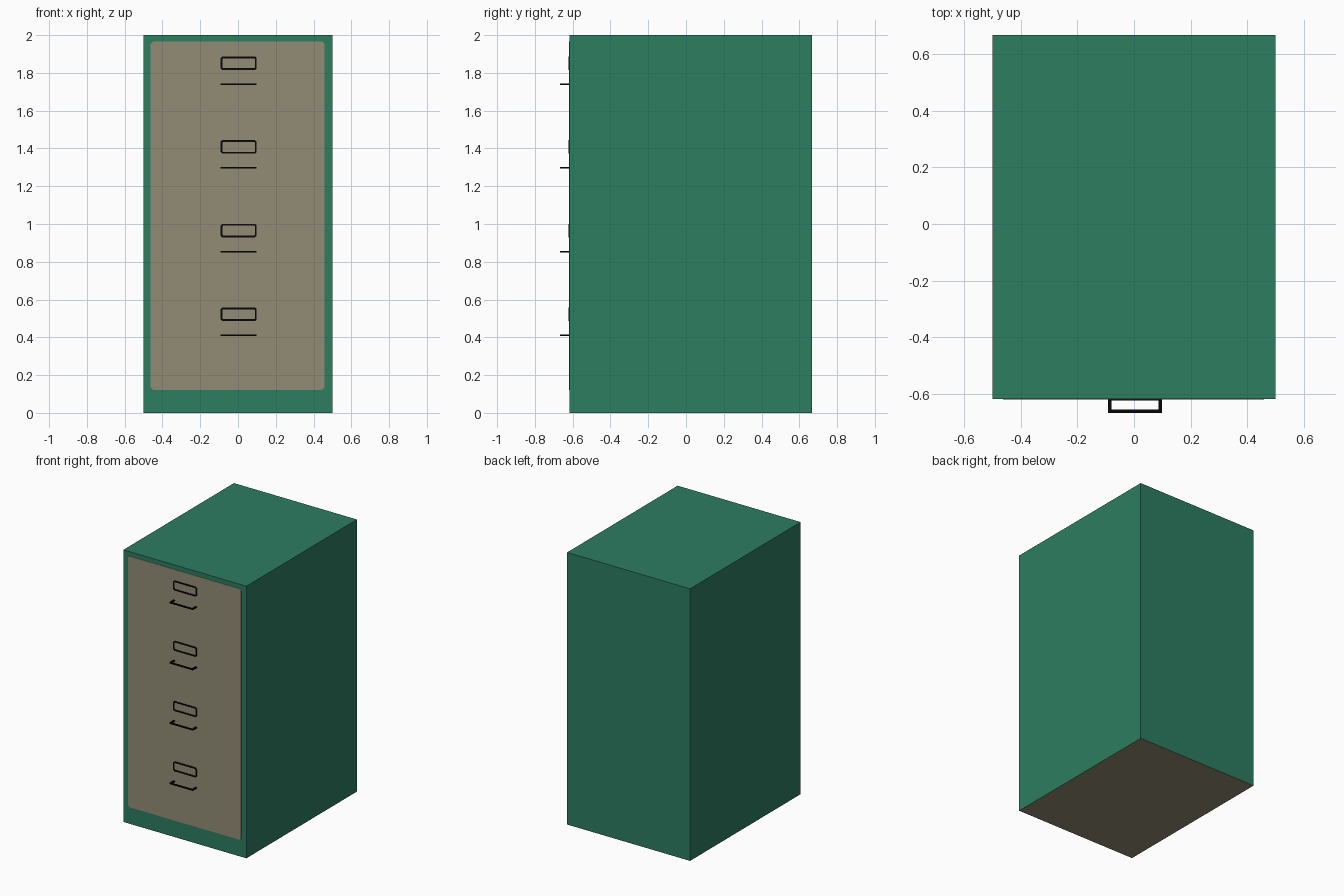
import bpy
import bmesh

cube = bpy.data.objects.get("Cube")
if cube:
    bpy.data.objects.remove(cube, do_unlink=True)

FRONT, BACK = -0.617, 0.667


def material(name, rgb):
    mat = bpy.data.materials.new(name)
    mat.use_nodes = True
    mat.diffuse_color = (*rgb, 1)
    mat.node_tree.nodes["Principled BSDF"].inputs["Base Color"].default_value = (*rgb, 1)
    return mat


green = material("green enamel", (0.026, 0.205, 0.120))
tan = material("tan paint", (0.287, 0.262, 0.181))
black = material("black metal", (0.002, 0.002, 0.002))


def finish(bm, name, *mats):
    bmesh.ops.recalc_face_normals(bm, faces=bm.faces)
    mesh = bpy.data.meshes.new(name)
    bm.to_mesh(mesh)
    bm.free()
    for mat in mats:
        mesh.materials.append(mat)
    obj = bpy.data.objects.new(name, mesh)
    bpy.context.collection.objects.link(obj)
    return obj


def add_box(bm, low, high):
    verts = bmesh.ops.create_cube(bm, size=1)["verts"]
    for v in verts:
        for i in range(3):
            v.co[i] = low[i] if v.co[i] < 0 else high[i]


def clipped_rect(x0, x1, z0, z1, c):
    """Rectangle outline with clipped corners."""
    return [(x0 + c, z0), (x1 - c, z0), (x1, z0 + c), (x1, z1 - c),
            (x1 - c, z1), (x0 + c, z1), (x0, z1 - c), (x0, z0 + c)]


def thicken(bm, depth):
    """Extrude flat faces towards the front."""
    result = bmesh.ops.extrude_face_region(bm, geom=bm.faces[:], use_keep_orig=True)
    for v in result["geom"]:
        if isinstance(v, bmesh.types.BMVert):
            v.co.y -= depth


# Cabinet shell, with the underside left in tan
bm = bmesh.new()
add_box(bm, (-0.5, FRONT, 0), (0.5, BACK, 2))
bm.normal_update()
for face in bm.faces:
    face.material_index = 1 if face.normal.z < -0.5 else 0
finish(bm, "cabinet_body", green, tan)

# Thin drawer panel on the front
bm = bmesh.new()
outline = clipped_rect(-0.463, 0.459, 0.122, 1.967, 0.014)
bm.faces.new([bm.verts.new((x, FRONT, z)) for x, z in outline])
thicken(bm, 0.002)
finish(bm, "drawer_panel", tan)

# One label frame and one pull handle for each drawer
X0, X1 = -0.092, 0.099
for drawer in range(4):
    pull_z = 1.74 - 0.443 * drawer
    label_z = pull_z + 0.111

    bm = bmesh.new()
    rings = []
    for inset, clip in ((0, 0.009), (0.01, 0.003)):
        points = clipped_rect(X0 + inset, X1 - inset, label_z - 0.036 + inset,
                              label_z + 0.036 - inset, clip)
        rings.append([bm.verts.new((x, FRONT, z)) for x, z in points])
    outer, inner = rings
    for i in range(8):
        j = (i + 1) % 8
        bm.faces.new((outer[i], outer[j], inner[j], inner[i]))
    thicken(bm, 0.006)
    finish(bm, f"label_frame_{drawer + 1}", black)

    bm = bmesh.new()
    low, high = pull_z - 0.004, pull_z + 0.004
    add_box(bm, (X0, -0.667, low), (X1, -0.655, high))
    for x in (X0, X1 - 0.012):
        add_box(bm, (x, -0.655, low), (x + 0.012, FRONT, high))
    finish(bm, f"drawer_handle_{drawer + 1}", black)
